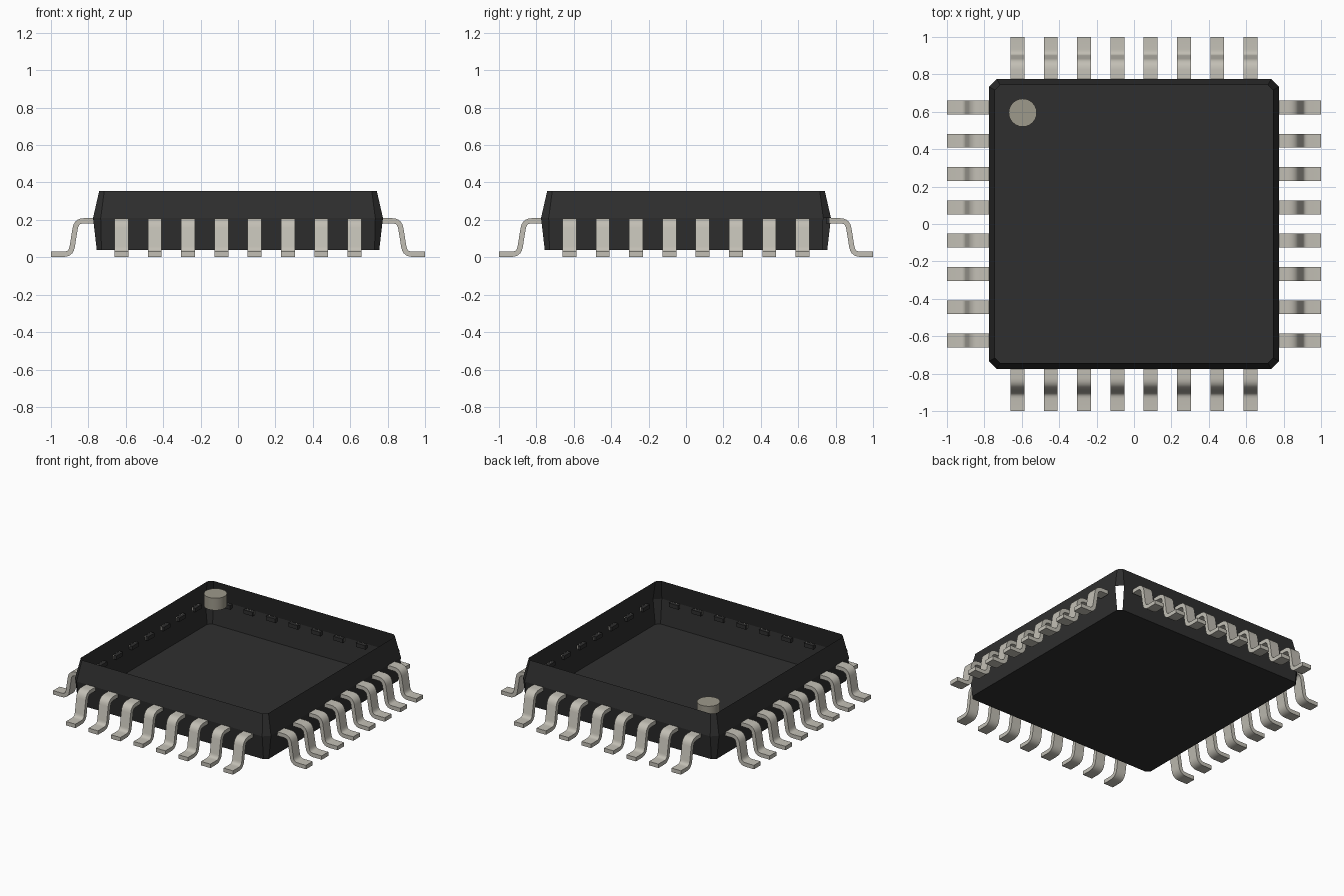
import bpy, bmesh, math
from mathutils import Vector, Matrix

cube = bpy.data.objects.get("Cube")
if cube:
    bpy.data.objects.remove(cube)


def material(name, rgb, rough=0.6):
    m = bpy.data.materials.new(name)
    m.use_nodes = True
    m.diffuse_color = (*rgb, 1)
    bsdf = m.node_tree.nodes["Principled BSDF"]
    bsdf.inputs["Base Color"].default_value = (*rgb, 1)
    bsdf.inputs["Roughness"].default_value = rough
    return m


BLACK = material("black plastic", (0.028, 0.028, 0.028))
METAL = material("tinned metal", (0.54, 0.52, 0.46))
DOT = material("marker grey", (0.34, 0.32, 0.26))


def to_mesh(bm, name, mat):
    mesh = bpy.data.meshes.new(name)
    bm.to_mesh(mesh)
    bm.free()
    mesh.materials.append(mat)
    return mesh


def add(name, mesh, matrix=Matrix()):
    ob = bpy.data.objects.new(name, mesh)
    bpy.context.scene.collection.objects.link(ob)
    ob.matrix_world = matrix
    return ob


# Body: open-topped shell of chamfered square sections (half width, chamfer, z)
def ring(bm, half, cut, z):
    a, b = half, half - cut
    pts = [(a, -b), (a, b), (b, a), (-b, a), (-a, b), (-a, -b), (-b, -a), (b, -a)]
    return [bm.verts.new((x, y, z)) for x, y in pts]


bm = bmesh.new()
sections = [(0.755, 0.025, 0.038), (0.775, 0.041, 0.21), (0.742, 0.027, 0.355)]
rings = [ring(bm, *s) for s in sections]
bm.faces.new(rings[0][::-1])
for level in range(2):
    lo, hi = rings[level], rings[level + 1]
    for i in range(8):
        if level == 0 and i == 1:      # open slit in the lower back corner
            continue
        j = (i + 1) % 8
        bm.faces.new((lo[i], lo[j], hi[j], hi[i]))
add("body_shell", to_mesh(bm, "body_shell", BLACK))


# Lead: gull-wing centre line with rounded bends, thickened and extruded
def fillet(prev, corner, nxt, reach, steps=5):
    p = corner + (prev - corner).normalized() * reach
    q = corner + (nxt - corner).normalized() * reach
    out = []
    for k in range(steps + 1):
        t = k / steps
        out.append(p * (1 - t) ** 2 + corner * 2 * t * (1 - t) + q * t ** 2)
    return out


def lead_mesh(width=0.074, thick=0.028):
    a, b, c, d = [Vector(p) for p in
                  ((0.768, 0.195), (0.864, 0.195), (0.893, 0.016), (1.0, 0.016))]
    path = [a] + fillet(a, b, c, 0.04) + fillet(b, c, d, 0.04) + [d]
    bm = bmesh.new()
    rows = []
    for i, p in enumerate(path):
        t = (path[min(i + 1, len(path) - 1)] - path[max(i - 1, 0)]).normalized()
        n = Vector((-t.y, t.x)) * thick / 2
        rows.append([bm.verts.new((q.x, y, q.y)) for q, y in
                     ((p + n, -width / 2), (p + n, width / 2),
                      (p - n, width / 2), (p - n, -width / 2))])
    for r, s in zip(rows, rows[1:]):
        for i in range(4):
            j = (i + 1) % 4
            bm.faces.new((r[i], s[i], s[j], r[j]))
    bm.faces.new(rows[0])
    bm.faces.new(rows[-1][::-1])
    bmesh.ops.recalc_face_normals(bm, faces=bm.faces)
    return to_mesh(bm, "lead", METAL)


# Small plastic socket where each lead meets the wall
def socket_mesh():
    bm = bmesh.new()
    bmesh.ops.create_cube(bm, size=1)
    bmesh.ops.scale(bm, vec=(0.026, 0.074, 0.028), verts=bm.verts)
    bmesh.ops.translate(bm, vec=(0.761, 0, 0.195), verts=bm.verts)
    return to_mesh(bm, "lead_socket", BLACK)


# Eight leads along each of the four sides
lead, socket = lead_mesh(), socket_mesh()
leads = []
for s, side in enumerate(("left", "back", "right", "front")):
    turn = Matrix.Rotation(math.radians(90 * s), 4, 'Z')
    for i in range(8):
        place = turn @ Matrix.Translation((0, (i - 3.5) * 0.178, 0))
        leads.append(add(f"{side}_lead_{i + 1}", lead, place))
        add(f"{side}_socket_{i + 1}", socket, place)

# Round corner marker
bm = bmesh.new()
bmesh.ops.create_cone(bm, cap_ends=True, segments=24, radius1=0.075,
                      radius2=0.075, depth=0.087)
marker = add("corner_marker", to_mesh(bm, "corner_marker", DOT),
             Matrix.Translation((-0.595, 0.595, 0.3105)))

# Smooth the bends and the marker side, keeping edges sharp
bpy.ops.object.select_all(action='DESELECT')
for ob in (leads[0], marker):
    ob.select_set(True)
bpy.context.view_layer.objects.active = marker
bpy.ops.object.shade_smooth_by_angle(angle=math.radians(35))
